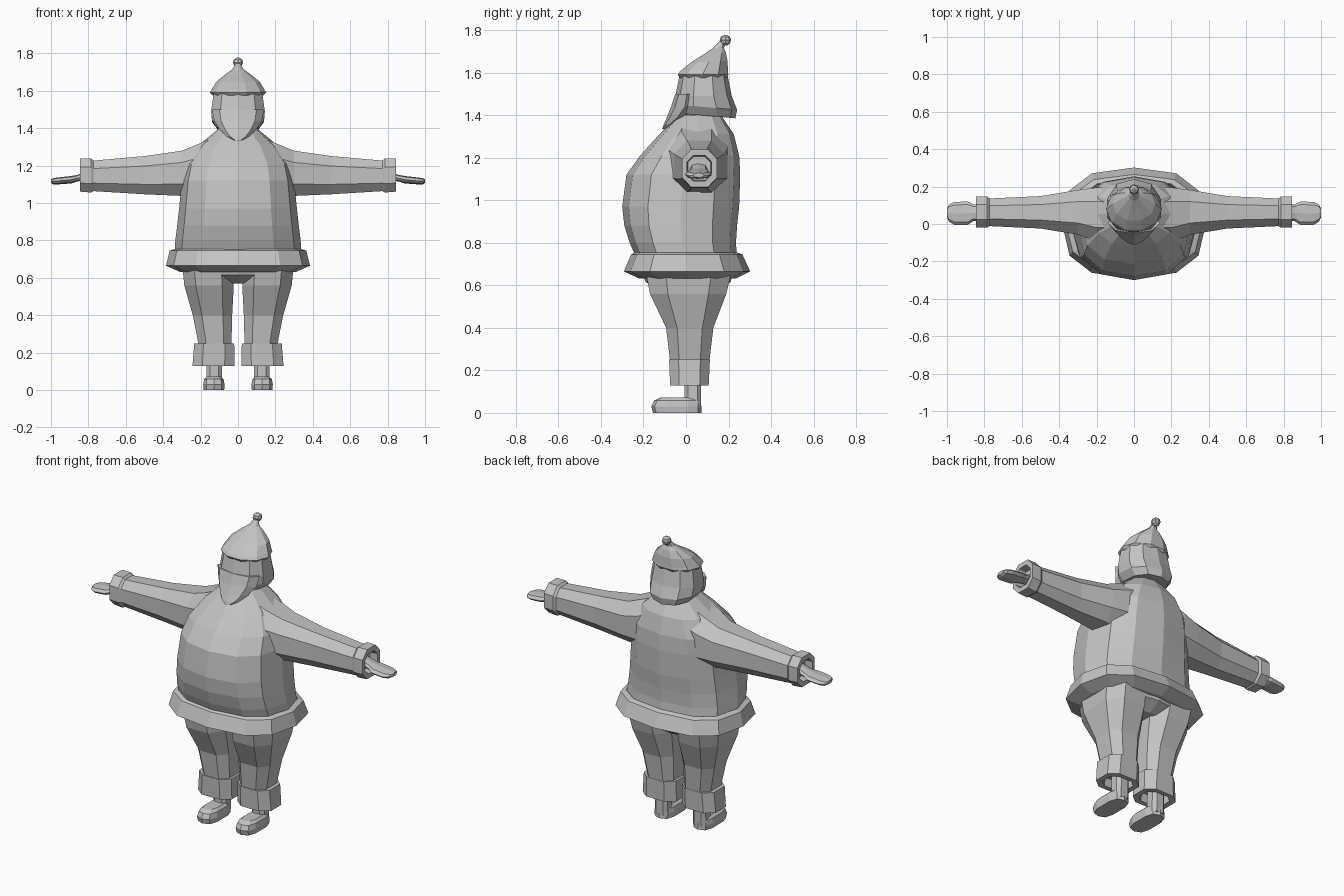
import bpy, bmesh, math

mat = bpy.data.materials.new("plain grey")
mat.diffuse_color = (0.55, 0.55, 0.55, 1)


def oval(a0, a1, b0, b1, n, p=2.0, phase=0.0):
    """Squared-off oval inside the box a0..a1, b0..b1 (p=2 is an ellipse)."""
    pts = []
    for i in range(n):
        t = 2 * math.pi * (i + phase) / n
        c, s = math.cos(t), math.sin(t)
        e = 2 / p
        pts.append(((a0 + a1) / 2 + (a1 - a0) / 2 * math.copysign(abs(c) ** e, c),
                    (b0 + b1) / 2 + (b1 - b0) / 2 * math.copysign(abs(s) ** e, s)))
    return pts


def loft(name, rings, mirror=False):
    """Skin a list of equal-length point rings, with end caps."""
    bm = bmesh.new()
    vs = [[bm.verts.new(p) for p in r] for r in rings]
    n = len(vs[0])
    for a, b in zip(vs, vs[1:]):
        for i in range(n):
            j = (i + 1) % n
            bm.faces.new((a[i], a[j], b[j], b[i]))
    bm.faces.new(vs[0][::-1])
    bm.faces.new(vs[-1])
    bmesh.ops.recalc_face_normals(bm, faces=bm.faces)
    if mirror:
        geo = bmesh.ops.duplicate(bm, geom=bm.verts[:] + bm.edges[:] + bm.faces[:])["geom"]
        for v in [g for g in geo if isinstance(g, bmesh.types.BMVert)]:
            v.co.x = -v.co.x
        bmesh.ops.reverse_faces(bm, faces=[g for g in geo if isinstance(g, bmesh.types.BMFace)])
    me = bpy.data.meshes.new(name)
    bm.to_mesh(me)
    bm.free()
    me.materials.append(mat)
    ob = bpy.data.objects.new(name, me)
    bpy.context.collection.objects.link(ob)
    return ob


def upright(name, rows, n=12, p=2.0, mirror=False, phase=0.0):
    """Loft along z; rows are (z, x0, x1, y0, y1) with optional rise towards the back."""
    rings = []
    for z, x0, x1, y0, y1, *rise in rows:
        k = rise[0] if rise else 0
        rings.append([(x, y, z + k * ((y - y0) / (y1 - y0)))
                      for x, y in oval(x0, x1, y0, y1, n, p, phase)])
    return loft(name, rings, mirror)


def sideways(name, rows, n=8, p=2.0, phase=0.0):
    """Mirrored loft along x; rows are (x, y0, y1, z0, z1)."""
    return loft(name, [[(x, y, z) for y, z in oval(y0, y1, z0, z1, n, p, phase)]
                       for x, y0, y1, z0, z1 in rows], True)


# Coat body with round belly and sloping shoulders
upright("coat", [
    (0.72, -0.34, 0.34, -0.23, 0.24), (0.80, -0.335, 0.335, -0.265, 0.235),
    (0.88, -0.325, 0.325, -0.29, 0.24), (0.97, -0.315, 0.315, -0.30, 0.25),
    (1.12, -0.30, 0.30, -0.28, 0.255), (1.21, -0.28, 0.28, -0.215, 0.25),
    (1.31, -0.21, 0.21, -0.125, 0.225), (1.40, -0.10, 0.10, -0.04, 0.165)], 12, 2.4)

# Flared hem band
upright("coat_hem", [
    (0.70, -0.30, 0.30, -0.20, 0.21), (0.755, -0.335, 0.335, -0.24, 0.24),
    (0.745, -0.365, 0.365, -0.258, 0.265), (0.665, -0.385, 0.385, -0.292, 0.302),
    (0.632, -0.31, 0.31, -0.22, 0.235)], 12, 2.6)

# Sleeves, hollow cuffs and mitten hands
sideways("sleeves", [
    (0.10, -0.10, 0.20, 1.04, 1.375), (0.20, -0.105, 0.205, 1.02, 1.33),
    (0.30, -0.065, 0.19, 1.03, 1.288), (0.50, -0.03, 0.155, 1.04, 1.258),
    (0.80, -0.015, 0.14, 1.06, 1.23)], 8, 2.4, 0.5)
sideways("sleeve_cuffs", [
    (0.77, -0.015, 0.14, 1.06, 1.23), (0.785, -0.025, 0.152, 1.05, 1.245),
    (0.845, -0.025, 0.152, 1.055, 1.245), (0.845, 0.0, 0.125, 1.085, 1.215),
    (0.80, 0.005, 0.12, 1.09, 1.21)], 8, 2.4, 0.5)
sideways("hands", [
    (0.79, 0.02, 0.10, 1.125, 1.175), (0.86, 0.015, 0.105, 1.115, 1.15),
    (0.89, -0.005, 0.12, 1.105, 1.145), (0.96, -0.005, 0.118, 1.10, 1.137),
    (0.988, 0.012, 0.105, 1.10, 1.133), (1.0, 0.035, 0.085, 1.107, 1.128)], 8, 2.3)

# Trousers
upright("trouser_seat", [(0.57, -0.10, 0.10, -0.10, 0.14), (0.615, -0.285, 0.285, -0.19, 0.21),
                         (0.68, -0.30, 0.30, -0.21, 0.225)], 12, 2.4)
upright("trouser_legs", [
    (0.66, 0.02, 0.305, -0.20, 0.225), (0.56, 0.015, 0.295, -0.18, 0.20),
    (0.40, 0.025, 0.248, -0.10, 0.135), (0.24, 0.03, 0.215, -0.08, 0.115)], 8, 2.8, True, 0.5)
upright("trouser_cuffs", [
    (0.25, 0.04, 0.205, -0.075, 0.105), (0.25, 0.014, 0.24, -0.085, 0.118),
    (0.128, 0.012, 0.25, -0.08, 0.112), (0.128, 0.045, 0.215, -0.05, 0.085),
    (0.18, 0.05, 0.21, -0.045, 0.08)], 8, 2.8, True, 0.5)

# Ankles and shoes
upright("ankles", [(0.02, 0.082, 0.172, -0.01, 0.072), (0.20, 0.085, 0.17, -0.01, 0.075)],
        8, 3, True, 0.5)
upright("shoes", [(0.0, 0.072, 0.185, -0.155, 0.072), (0.03, 0.07, 0.188, -0.163, 0.072),
                  (0.058, 0.075, 0.183, -0.15, 0.07), (0.072, 0.09, 0.168, -0.12, 0.06)],
        10, 3, True, 0.5)

# Neck, head with flared back flap, and pointed beard
upright("neck", [(1.34, -0.10, 0.10, -0.03, 0.17), (1.47, -0.09, 0.09, -0.01, 0.16)], 8)
upright("head", [(1.59, -0.135, 0.135, -0.03, 0.195), (1.49, -0.15, 0.15, -0.05, 0.215),
                 (1.45, -0.145, 0.145, -0.06, 0.24, -0.025), (1.41, -0.115, 0.115, -0.05, 0.232, -0.025)],
        10, 2.3, False, 0.5)
upright("beard", [(1.50, -0.14, 0.14, -0.05, 0.06), (1.44, -0.128, 0.128, -0.07, 0.06),
                  (1.39, -0.095, 0.095, -0.09, 0.01), (1.355, -0.058, 0.058, -0.105, -0.05),
                  (1.335, -0.02, 0.02, -0.112, -0.085)], 8)

# Drooping pointed hat with bobble
upright("hat", [
    (1.575, -0.135, 0.135, -0.033, 0.195), (1.59, -0.15, 0.15, -0.045, 0.205),
    (1.605, -0.142, 0.142, -0.035, 0.203), (1.645, -0.115, 0.115, 0.015, 0.20, 0.01),
    (1.685, -0.065, 0.065, 0.08, 0.19, 0.01), (1.715, -0.03, 0.03, 0.125, 0.18),
    (1.745, -0.012, 0.012, 0.155, 0.185)], 10)
upright("hat_bobble", [(1.752 + 0.026 * math.sin(a), -r, r, 0.185 - r, 0.185 + r)
                       for a in (-1.3, -0.65, 0, 0.65, 1.3)
                       for r in [0.027 * math.cos(a)]], 8)
